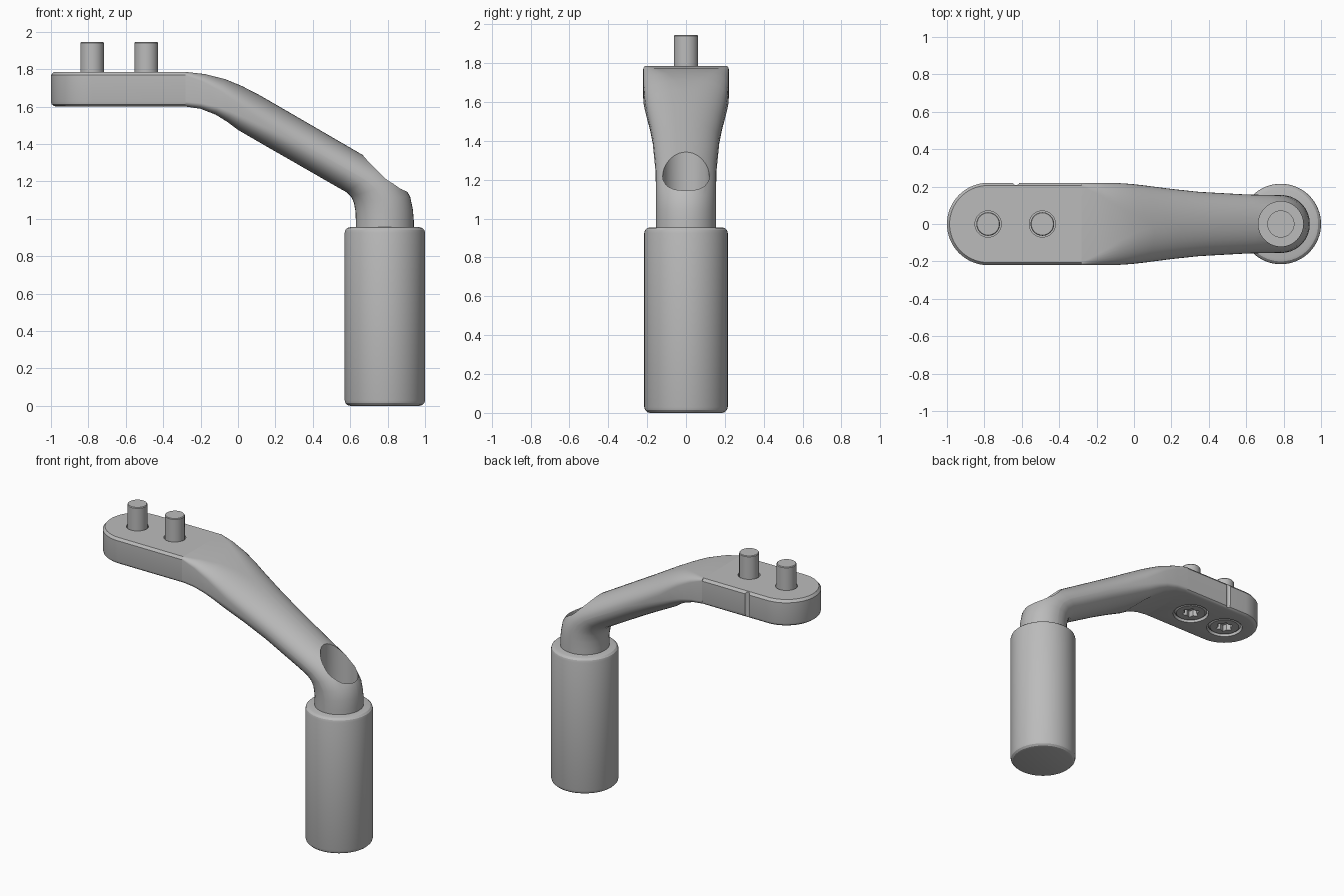
import bpy, bmesh
from math import sin, cos, pi

if "Cube" in bpy.data.objects:
    bpy.data.objects.remove(bpy.data.objects["Cube"], do_unlink=True)

grey = bpy.data.materials.new("satin grey")
grey.use_nodes = True
grey.diffuse_color = (0.5, 0.5, 0.5, 1)
grey.node_tree.nodes["Principled BSDF"].inputs["Base Color"].default_value = (0.5, 0.5, 0.5, 1)


def loft(name, rings):
    """Skin a list of equal-length point rings and cap both ends."""
    bm = bmesh.new()
    loops = [[bm.verts.new(p) for p in ring] for ring in rings]
    for a, b in zip(loops, loops[1:]):
        for i in range(len(a)):
            j = (i + 1) % len(a)
            bm.faces.new((a[i], a[j], b[j], b[i]))
    bm.faces.new(loops[0][::-1])
    bm.faces.new(loops[-1])
    bmesh.ops.recalc_face_normals(bm, faces=bm.faces)
    mesh = bpy.data.meshes.new(name)
    bm.to_mesh(mesh)
    bm.free()
    mesh.materials.append(grey)
    obj = bpy.data.objects.new(name, mesh)
    bpy.context.collection.objects.link(obj)
    return obj


def circle(x, y, z, radii, n=48):
    """Ring of points; several radii alternate to make a star."""
    return [(x + radii[i % len(radii)] * cos(2 * pi * i / n),
             y + radii[i % len(radii)] * sin(2 * pi * i / n), z) for i in range(n)]


def turned(name, x, profile, y=0, n=48):
    return loft(name, [circle(x, y, z, (r,), n) for r, z in profile])


def cut(obj, cutter):
    cutter.hide_render = True
    mod = obj.modifiers.new("cut", "BOOLEAN")
    mod.operation = "DIFFERENCE"
    mod.solver = "EXACT"
    mod.object = cutter
    bpy.context.view_layer.objects.active = obj
    bpy.ops.object.modifier_apply(modifier=mod.name)
    bpy.data.objects.remove(cutter, do_unlink=True)


def smooth(obj, angle=30):
    bpy.ops.object.select_all(action="DESELECT")
    obj.select_set(True)
    bpy.context.view_layer.objects.active = obj
    bpy.ops.object.shade_smooth_by_angle(angle=angle * pi / 180)


# Grip: upright handle with rounded rims
GRIP_X = 0.785
grip = turned("grip", GRIP_X, [(0.185, 0), (0.2, 0.004), (0.211, 0.015), (0.215, 0.03),
                               (0.215, 0.925), (0.211, 0.94), (0.2, 0.951), (0.185, 0.955)], n=64)
smooth(grip)

# Mounting plate: half-round end, chamfered top and rounded bottom edge
END_X, ROUND_X, HALF = -0.28, -0.78, 0.22


def plate_ring(inset, z):
    r = HALF - inset
    arc = [(ROUND_X + r * cos(a), r * sin(a), z)
           for a in (pi / 2 + pi * i / 32 for i in range(33))]
    return arc + [(END_X, -r, z), (END_X, r, z)]


plate = loft("mounting_plate", [plate_ring(*p) for p in (
    (0.03, 1.6), (0.015, 1.603), (0.004, 1.612), (0, 1.628), (0, 1.768), (0.014, 1.785))])

# Screws through the plate: pin, flush head and star socket
PINS = (-0.78, -0.49)
for i, x in enumerate(PINS):
    cut(plate, turned("hole", x, [(0.07, 1.5), (0.07, 1.9)]))
    cut(plate, turned("counterbore", x, [(0.117, 1.5), (0.117, 1.67)]))
    screw = turned("screw_%d" % (i + 1), x, [(0.095, 1.605), (0.108, 1.615), (0.108, 1.672),
                                             (0.063, 1.672), (0.063, 1.94), (0.059, 1.945)])
    cut(screw, loft("socket", [circle(x, 0, z, (0.06, 0.04), 12) for z in (1.5, 1.65)]))
    smooth(screw)

# Small vertical notch on the back edge
cut(plate, turned("notch", -0.63, [(0.018, 1.5), (0.018, 1.9)], y=0.226, n=16))
smooth(plate)


# Arm: rounded box section blending to an oval, then turning down into the neck
def section(tx, tz, bx, bz, w, top, bottom):
    cx, cz, dx, dz = (tx + bx) / 2, (tz + bz) / 2, (tx - bx) / 2, (tz - bz) / 2
    points = []
    for k, (sy, sv) in enumerate(((1, 1), (-1, 1), (-1, -1), (1, -1))):
        f = top if sv > 0 else bottom
        fv = f ** 0.65
        for i in range(10):
            a = pi / 2 * (k + i / 9)
            y = w * (sy * (1 - f) + f * cos(a))
            v = sv * (1 - fv) + fv * sin(a)
            points.append((cx + dx * v, y, cz + dz * v))
    return points


arm = loft("arm", [section(*s) for s in (
    (END_X, 1.785, END_X, 1.6, 0.22, 0.065, 0.14),
    (-0.18, 1.774, -0.2, 1.588, 0.22, 0.3, 0.18),
    (-0.07, 1.747, -0.12, 1.557, 0.219, 0.6, 0.28),
    (0.02, 1.71, -0.06, 1.52, 0.214, 0.8, 0.4),
    (0.11, 1.664, 0, 1.475, 0.206, 0.93, 0.55),
    (0.25, 1.583, 0.14, 1.394, 0.188, 0.98, 0.75),
    (0.4, 1.496, 0.29, 1.308, 0.172, 0.98, 0.9),
    (0.66, 1.345, 0.53, 1.17, 0.158, 0.98, 0.98),
    (0.78, 1.275, 0.58, 1.142, 0.156, 0.98, 0.98),
    (0.87, 1.2, 0.605, 1.118, 0.155, 0.98, 0.98),
    (0.92, 1.12, 0.62, 1.085, 0.155, 0.98, 0.98),
    (0.935, 1.05, 0.628, 1.04, 0.155, 0.98, 0.98),
    (0.94, 0.99, 0.63, 0.99, 0.155, 0.98, 0.98),
    (0.94, 0.9, 0.63, 0.9, 0.155, 0.98, 0.98))])

# Vertical bore opening in the elbow, with a shallow centre recess
cut(arm, turned("bore", GRIP_X, [(0.12, 1.0), (0.12, 1.6)]))
cut(arm, turned("recess", GRIP_X, [(0.07, 0.97), (0.07, 1.1)]))
smooth(arm, 35)
